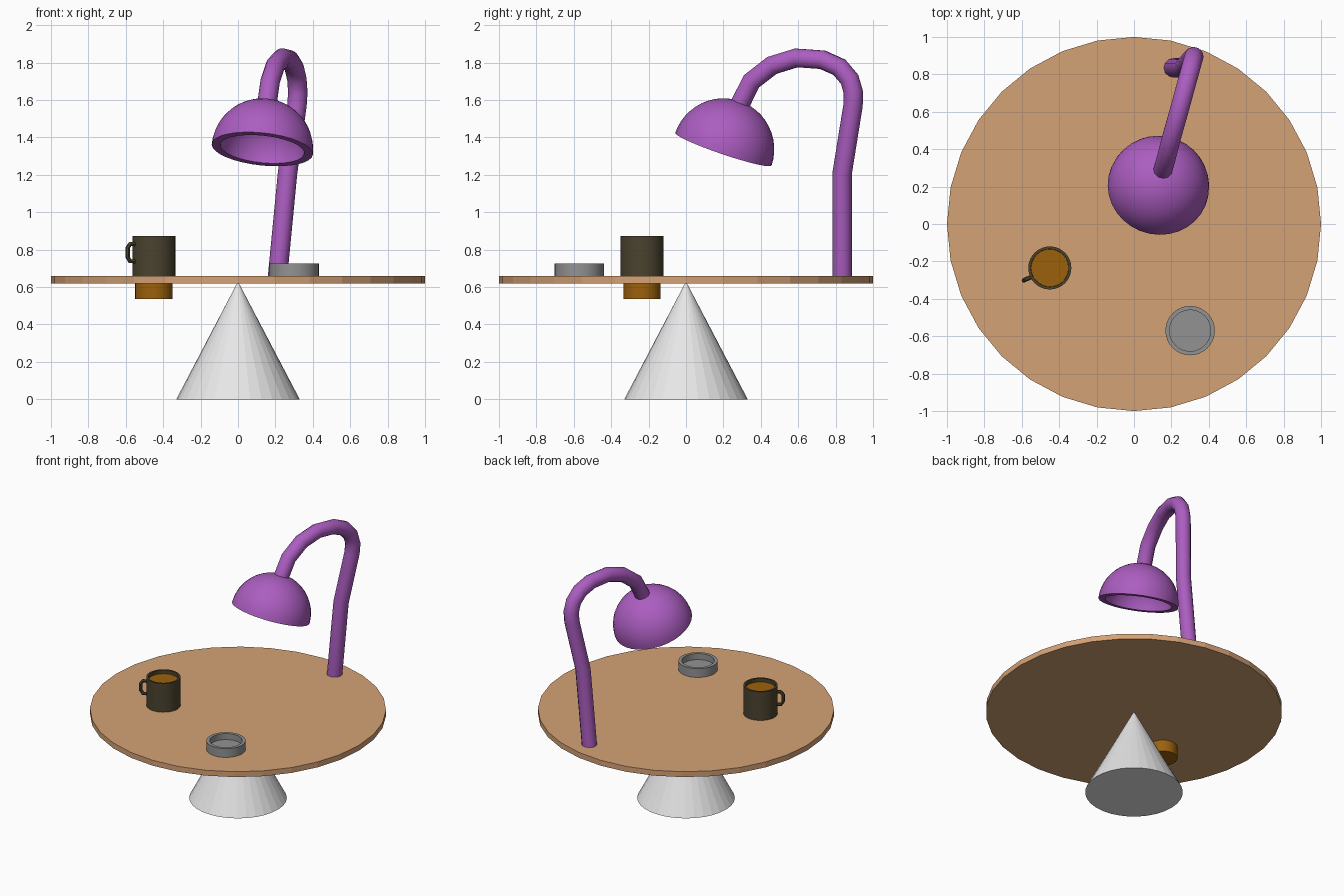
import bpy, bmesh
from math import sin, cos, pi
from mathutils import Vector

cube = bpy.data.objects.get("Cube")
if cube:
    bpy.data.objects.remove(cube, do_unlink=True)


def material(name, r, g, b):
    m = bpy.data.materials.new(name)
    m.use_nodes = True
    m.diffuse_color = (r, g, b, 1)
    m.node_tree.nodes["Principled BSDF"].inputs["Base Color"].default_value = (r, g, b, 1)
    return m


wood = material("wood", 0.66, 0.36, 0.18)
pale = material("pale_grey", 0.8, 0.8, 0.8)
metal = material("ash_grey", 0.29, 0.29, 0.29)
purple = material("purple_paint", 0.41, 0.11, 0.53)
clay = material("dark_clay", 0.07, 0.056, 0.028)
coffee = material("coffee_brown", 0.33, 0.12, 0.004)


def smooth(ob):
    bpy.ops.object.select_all(action="DESELECT")
    ob.select_set(True)
    bpy.context.view_layer.objects.active = ob
    bpy.ops.object.shade_smooth_by_angle(angle=0.7)


def lathe(name, profile, mat, loc, soft=False, sides=32):
    """Turn a (radius, height) profile that starts and ends on the axis."""
    bm = bmesh.new()
    verts = [bm.verts.new((r, 0, z)) for r, z in profile]
    edges = [bm.edges.new(p) for p in zip(verts, verts[1:])]
    bmesh.ops.spin(bm, geom=verts + edges, cent=(0, 0, 0), axis=(0, 0, 1),
                   angle=2 * pi, steps=sides, use_duplicate=False)
    bmesh.ops.remove_doubles(bm, verts=bm.verts, dist=0.0001)
    bmesh.ops.recalc_face_normals(bm, faces=bm.faces)
    mesh = bpy.data.meshes.new(name)
    bm.to_mesh(mesh)
    bm.free()
    mesh.materials.append(mat)
    ob = bpy.data.objects.new(name, mesh)
    ob.location = loc
    bpy.context.collection.objects.link(ob)
    if soft:
        smooth(ob)
    return ob


def tube(name, points, radius, mat, resolution):
    """Round bar along a path, turned into a mesh."""
    cu = bpy.data.curves.new(name, "CURVE")
    cu.dimensions = "3D"
    cu.bevel_depth = radius
    cu.bevel_resolution = resolution
    cu.use_fill_caps = True
    sp = cu.splines.new("POLY")
    sp.points.add(len(points) - 1)
    for p, co in zip(sp.points, points):
        p.co = (*co, 1)
    cu.materials.append(mat)
    ob = bpy.data.objects.new(name, cu)
    bpy.context.collection.objects.link(ob)
    bpy.ops.object.select_all(action="DESELECT")
    ob.select_set(True)
    bpy.context.view_layer.objects.active = ob
    bpy.ops.object.convert(target="MESH")
    smooth(bpy.context.object)


def cup(radius, inner, height, floor):
    return [(0, 0), (radius, 0), (radius, height), (inner, height), (inner, floor), (0, floor)]


TOP = 0.66

# Table
lathe("table_top", [(0, 0.62), (1, 0.62), (1, TOP), (0, TOP)], wood, (0, 0, 0))
lathe("table_base", [(0, 0), (0.33, 0), (0, 0.63)], pale, (0, 0, 0))

# Mug, with the drink running down through the table
mug_at = Vector((-0.45, -0.235, TOP))
lathe("mug", cup(0.115, 0.101, 0.213, 0.02), clay, mug_at, True)
lathe("mug_drink", [(0, -0.125), (0.1, -0.125), (0.1, 0.187), (0, 0.187)], coffee, mug_at, True)
out = Vector((-0.9, -0.43, 0)).normalized()
loop = [(0.105, 0.17), (0.14, 0.17), (0.155, 0.15), (0.155, 0.1), (0.14, 0.077), (0.105, 0.077)]
tube("mug_handle", [mug_at + out * r + Vector((0, 0, z)) for r, z in loop], 0.012, clay, 1)

# Shallow dish
lathe("dish", cup(0.132, 0.11, 0.065, 0.02), metal, (0.3, -0.57, TOP), True)

# Lamp arm
arm = [(0.21, 0.835, 0.64), (0.265, 0.835, 1.21), (0.315, 0.893, 1.57), (0.32, 0.895, 1.64),
       (0.315, 0.875, 1.71), (0.3, 0.82, 1.775), (0.275, 0.73, 1.815), (0.237, 0.59, 1.825),
       (0.2, 0.46, 1.785), (0.172, 0.35, 1.70), (0.152, 0.28, 1.56)]
tube("lamp_arm", arm, 0.052, purple, 4)

# Lamp shade: a thick half dome tipped to face down and forward
steps = 12
angles = [i * pi / 2 / steps for i in range(steps + 1)]
dome = [(0.272 * sin(a), 0.272 * cos(a)) for a in angles]
dome += [(0.226 * sin(a), 0.226 * cos(a)) for a in reversed(angles)]
shade = lathe("lamp_shade", dome, purple, (0.13, 0.2, 1.337), True)
shade.rotation_mode = "QUATERNION"
shade.rotation_quaternion = Vector((0, 0, 1)).rotation_difference(Vector((0.1, 0.32, 0.94)))
